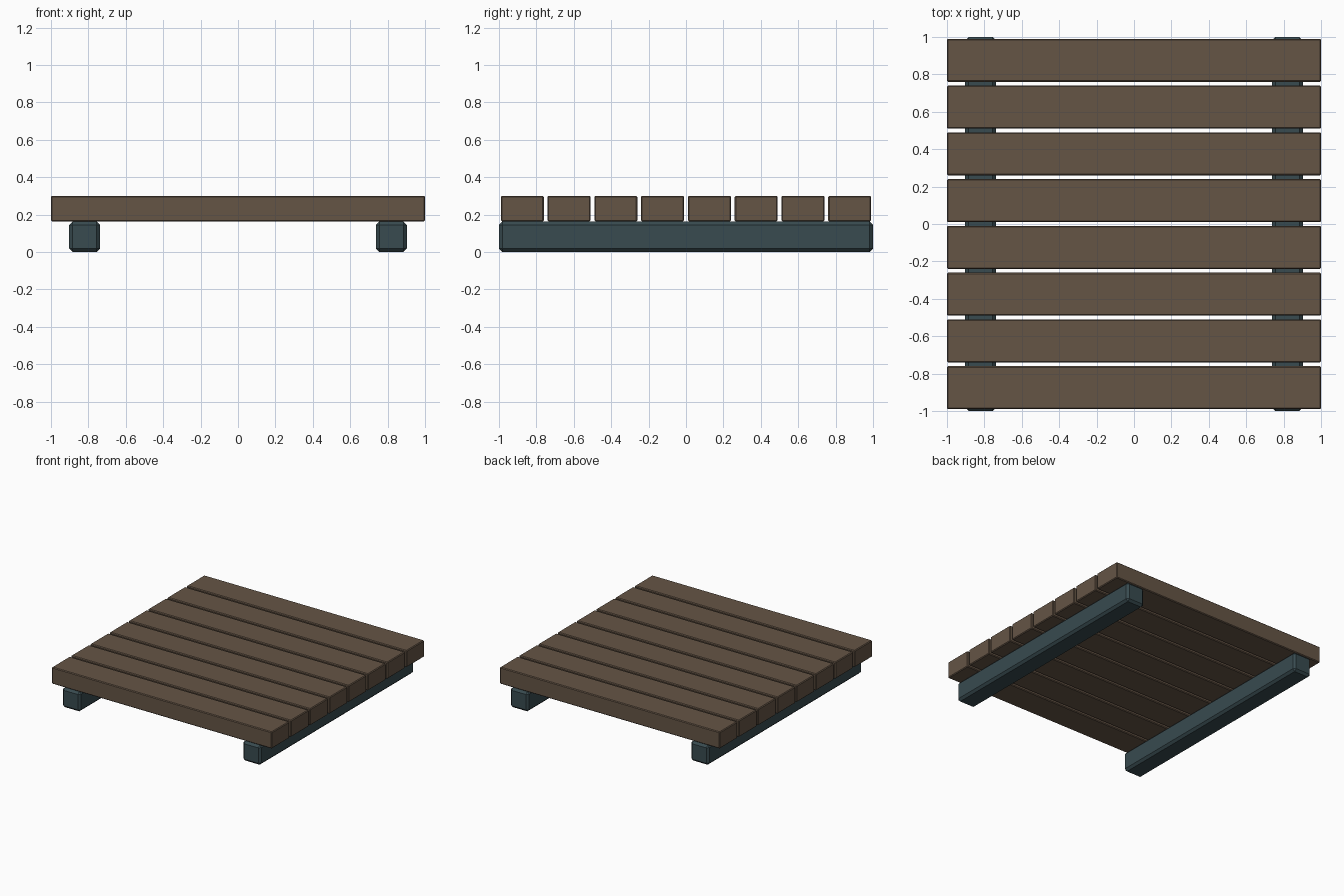
import bpy, bmesh

if "Cube" in bpy.data.objects:
    bpy.data.objects.remove(bpy.data.objects["Cube"])


def material(name, color):
    m = bpy.data.materials.new(name)
    m.diffuse_color = color
    m.use_nodes = True
    m.node_tree.nodes["Principled BSDF"].inputs["Base Color"].default_value = m.diffuse_color
    return m


def beam(name, center, size, bevel, mat):
    """Box with a single flat chamfer on every edge."""
    bm = bmesh.new()
    bmesh.ops.create_cube(bm, size=1)
    bmesh.ops.scale(bm, vec=size, verts=bm.verts)
    bmesh.ops.bevel(bm, geom=bm.edges[:], offset=bevel, segments=1,
                    profile=0.5, affect='EDGES')
    mesh = bpy.data.meshes.new(name)
    bm.to_mesh(mesh)
    bm.free()
    mesh.materials.append(mat)
    ob = bpy.data.objects.new(name, mesh)
    ob.location = center
    bpy.context.collection.objects.link(ob)
    return ob


wood = material("brown_wood", (0.13, 0.09, 0.06, 1))
slate = material("slate_rail", (0.04, 0.07, 0.08, 1))

# Two support rails running front to back
for side, x in (("left", -0.82), ("right", 0.82)):
    beam(f"{side}_rail", (x, 0, 0.0815), (0.165, 2.0, 0.163), 0.018, slate)

# Eight deck planks laid across the rails
for i in range(8):
    beam(f"plank_{i + 1}", (0, -0.875 + 0.25 * i, 0.2325),
         (2.0, 0.23, 0.137), 0.006, wood)
